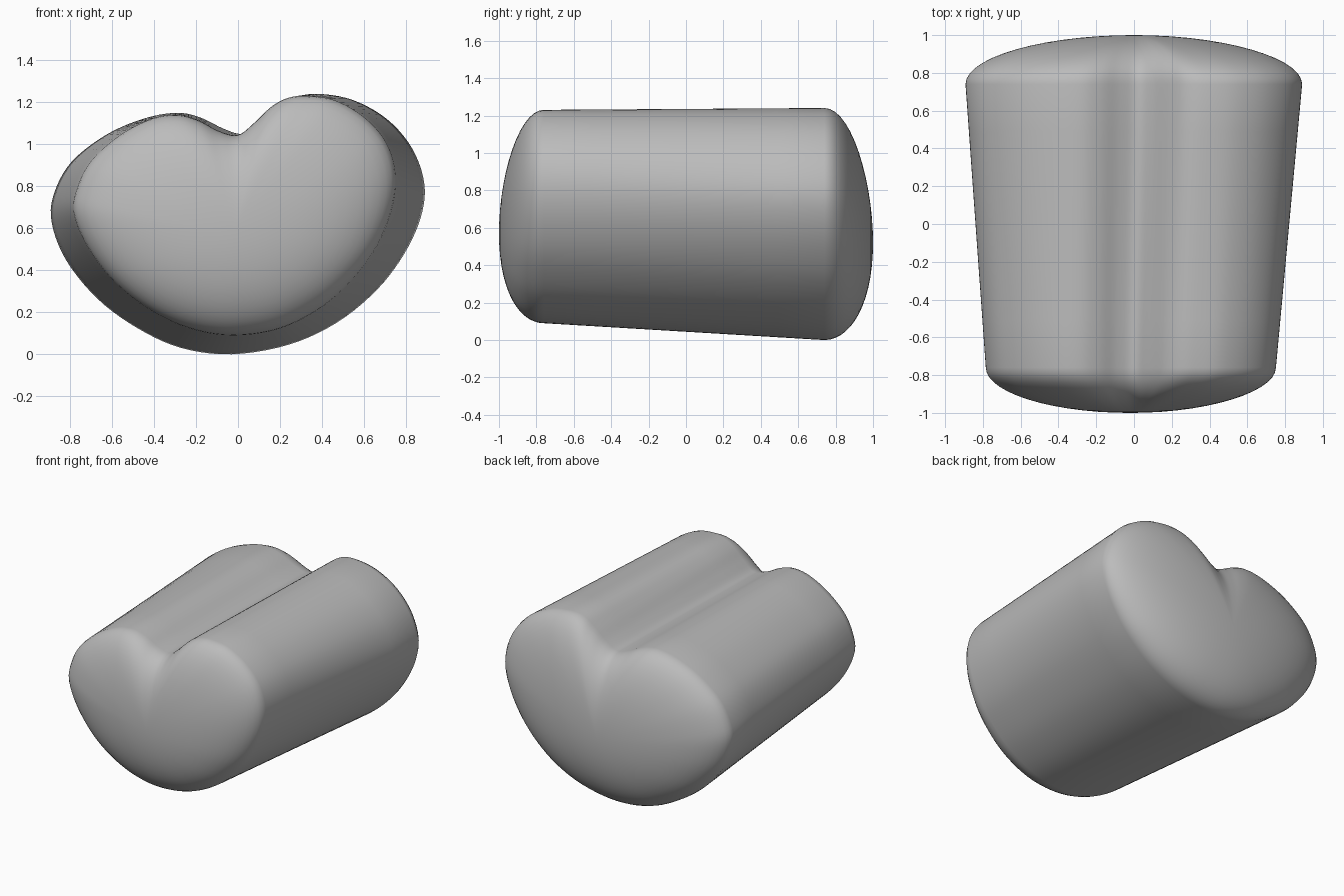
import bpy, bmesh, math
from mathutils import Vector

if "Cube" in bpy.data.objects:
    bpy.data.objects.remove(bpy.data.objects["Cube"])

# Bean-shaped outlines (x, z), clockwise from the groove
FRONT = [(0, 1.045), (.08, 1.105), (.16, 1.18), (.24, 1.222), (.33, 1.23), (.46, 1.21), (.6, 1.13),
         (.705, 1.01), (.75, .86), (.733, .69), (.66, .51), (.55, .36), (.4, .225), (.2, .123),
         (-.02, .09), (-.22, .12), (-.41, .205), (-.58, .335), (-.71, .5), (-.78, .66),
         (-.77, .78), (-.7, .92), (-.56, 1.045), (-.41, 1.122), (-.29, 1.14), (-.19, 1.115), (-.09, 1.063)]
BACK = [(.02, 1.05), (.1, 1.09), (.19, 1.165), (.28, 1.225), (.39, 1.24), (.55, 1.21), (.71, 1.12),
        (.83, .98), (.888, .81), (.87, .65), (.79, .475), (.66, .305), (.47, .15), (.24, .045),
        (-.03, 0), (-.27, .03), (-.48, .125), (-.67, .265), (-.82, .45), (-.888, .63),
        (-.875, .77), (-.79, .92), (-.62, 1.05), (-.44, 1.125), (-.29, 1.15), (-.18, 1.128), (-.07, 1.075)]
SUB, RINGS = 5, 14


def smooth_loop(pts):
    """Closed Catmull-Rom curve through the points."""
    p = [Vector(q) for q in pts]
    n, out = len(p), []
    for i in range(n):
        a, b, c, d = p[i - 1], p[i], p[(i + 1) % n], p[(i + 2) % n]
        for k in range(SUB):
            t = k / SUB
            out.append(.5 * (2 * b + (c - a) * t + (2 * a - 5 * b + 4 * c - d) * t * t
                             + (3 * b - a - 3 * c + d) * t ** 3))
    return out


def dome(loop, centre, radii, y0, depth):
    """Rings shrinking elliptically to the tip, while the groove fades out."""
    rings = []
    for k in range(RINGS):
        a = math.pi / 2 * k / RINGS
        s, y = math.cos(a), y0 + depth * math.sin(a)
        w = .8 * (1 - s)
        ring = []
        for p in loop:
            v = p - centre
            r = 1 / math.hypot(v.x / radii[0], v.y / radii[1])
            q = centre + v * s * (1 - w + w * r)
            ring.append((q.x, y, q.y))
        rings.append(ring)
    return rings


fc, bc = Vector((-.02, .57)), Vector((0, .52))
front = dome(smooth_loop(FRONT), fc, (.77, .57), -.76, -.24)
back = dome(smooth_loop(BACK), bc, (.89, .6), .74, .26)

# Tapered body lofted between the two domes
bm = bmesh.new()
middle = [[tuple(Vector(a).lerp(Vector(b), t / 6)) for a, b in zip(front[0], back[0])] for t in range(1, 6)]
rings = [[bm.verts.new(c) for c in r] for r in front[::-1] + middle + back]
n = len(rings[0])
for r, s in zip(rings, rings[1:]):
    for i in range(n):
        bm.faces.new((r[i], r[(i + 1) % n], s[(i + 1) % n], s[i]))
for ring, tip in ((rings[0], (fc.x, -1, fc.y)), (rings[-1], (bc.x, 1, bc.y))):
    v = bm.verts.new(tip)
    for i in range(n):
        bm.faces.new((ring[i], ring[(i + 1) % n], v))
bmesh.ops.recalc_face_normals(bm, faces=bm.faces)
for f in bm.faces:
    f.smooth = True
mesh = bpy.data.meshes.new("bean_body")
bm.to_mesh(mesh)
bm.free()
body = bpy.data.objects.new("bean_body", mesh)
bpy.context.collection.objects.link(body)

grey = bpy.data.materials.new("grey")
grey.diffuse_color = (.5, .5, .5, 1)
grey.use_nodes = True
grey.node_tree.nodes["Principled BSDF"].inputs["Base Color"].default_value = grey.diffuse_color
mesh.materials.append(grey)
